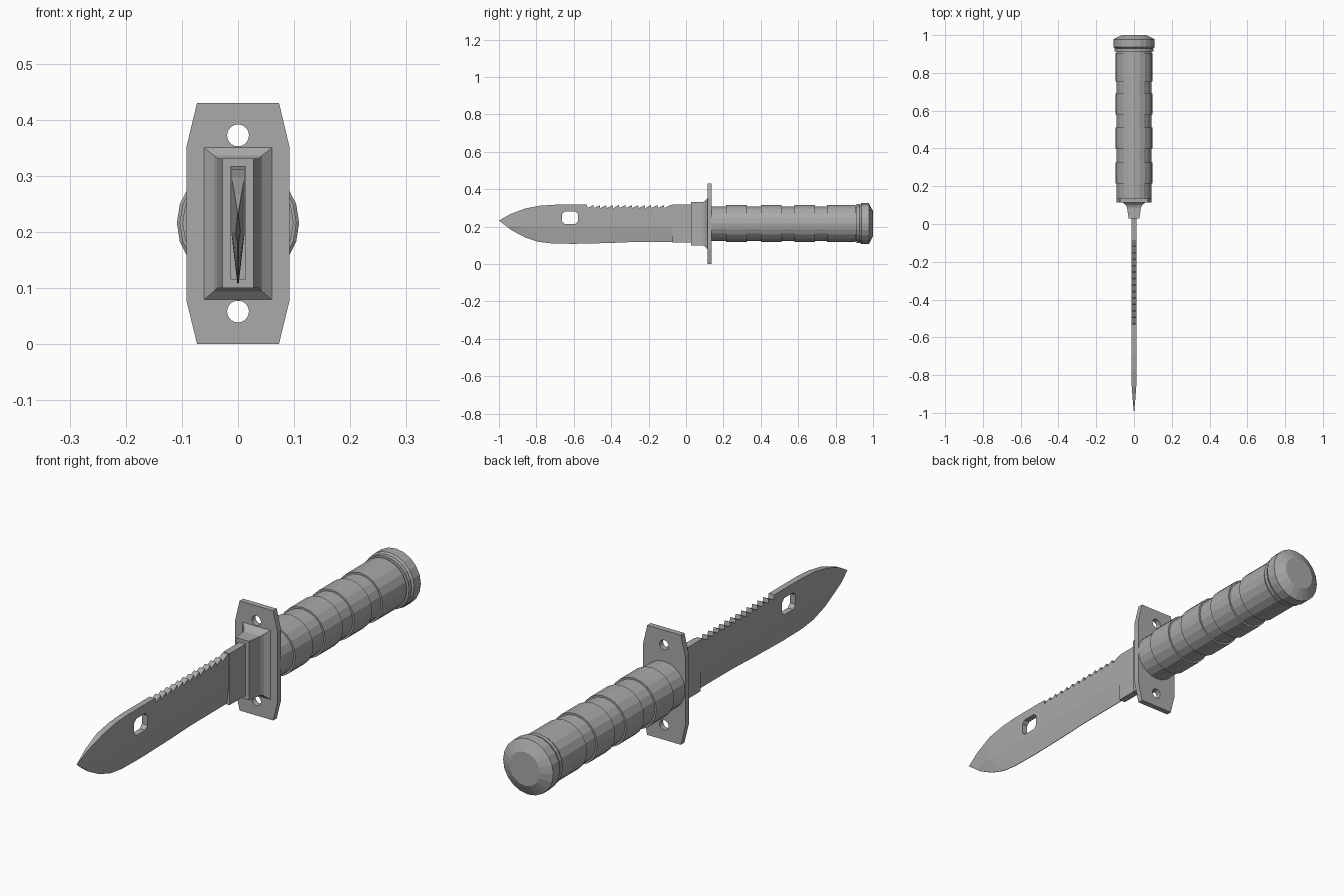
import bpy, bmesh, math
from mathutils import Vector

cube = bpy.data.objects.get("Cube")
if cube:
    bpy.data.objects.remove(cube, do_unlink=True)

AXIS_Z = 0.216

steel = bpy.data.materials.new("steel grey")
steel.use_nodes = True
GREY = (0.4, 0.4, 0.4, 1)
steel.diffuse_color = GREY
steel.node_tree.nodes["Principled BSDF"].inputs["Base Color"].default_value = GREY


def finish(name, bm):
    bmesh.ops.recalc_face_normals(bm, faces=bm.faces)
    mesh = bpy.data.meshes.new(name)
    bm.to_mesh(mesh)
    bm.free()
    mesh.materials.append(steel)
    obj = bpy.data.objects.new(name, mesh)
    bpy.context.collection.objects.link(obj)
    return obj


def loft(name, rings):
    """Skin a closed solid over successive rings of points."""
    bm = bmesh.new()
    loops = [[bm.verts.new(p) for p in ring] for ring in rings]
    n = len(loops[0])
    for a, b in zip(loops, loops[1:]):
        for i in range(n):
            j = (i + 1) % n
            bm.faces.new((a[i], a[j], b[j], b[i]))
    bm.faces.new(loops[0])
    bm.faces.new(loops[-1])
    return finish(name, bm)


def circle(y, r, sides=20, z=AXIS_Z):
    return [(r * math.cos(math.tau * i / sides), y, z + r * math.sin(math.tau * i / sides))
            for i in range(sides)]


def rect(y, hx, z0, z1):
    return [(-hx, y, z0), (hx, y, z0), (hx, y, z1), (-hx, y, z1)]


def cut(obj, cutter):
    cutter.hide_render = True
    mod = obj.modifiers.new("cut", 'BOOLEAN')
    mod.object = cutter
    mod.solver = 'EXACT'
    bpy.context.view_layer.objects.active = obj
    bpy.ops.object.modifier_apply(modifier="cut")
    bpy.data.objects.remove(cutter, do_unlink=True)


# Handle: raised bands separated by shallow grooves
WIDE, NARROW = 0.099, 0.092
profile = [(0.13, NARROW)]
for start, end in ((0.215, 0.325), (0.4, 0.51), (0.58, 0.69), (0.755, 0.905)):
    profile += [(start, NARROW), (start, WIDE), (end, WIDE), (end, NARROW)]
profile.append((0.92, NARROW))
loft("handle", [circle(y, r) for y, r in profile])

# Pommel: thin washer and chamfered cap
loft("pommel_washer", [circle(y, 0.104) for y in (0.912, 0.928)])
loft("pommel", [circle(y, r) for y, r in
     ((0.925, 0.095), (0.937, 0.109), (0.978, 0.109), (1.0, 0.066))])

# Guard: tapered plate with two round holes
half = [(0.073, 0), (0.092, 0.078), (0.092, 0.351), (0.073, 0.43)]
outline = half + [(-x, z) for x, z in reversed(half)]
guard = loft("guard", [[(x, y, z) for x, z in outline] for y in (0.114, 0.136)])
for z in (0.058, 0.372):
    cut(guard, loft("hole_cutter", [circle(y, 0.0195, 20, z) for y in (0.05, 0.2)]))

# Flared socket in front of the guard, and the collar around the blade
loft("socket", [rect(0.028, 0.028, 0.1, 0.331), rect(0.088, 0.037, 0.1, 0.331),
                rect(0.1, 0.043, 0.094, 0.336), rect(0.116, 0.063, 0.077, 0.352)])
loft("blade_collar", [rect(y, 0.0135, 0.115, 0.317) for y in (-0.072, 0.04)])

# Blade: clip outline with a saw back
T = 0.012
spine = [(-0.94, 0.267), (-0.86, 0.297), (-0.78, 0.312), (-0.7, 0.317), (-0.53, 0.317)]
teeth, first, last = 13, -0.53, -0.085
pitch = (last - first) / teeth
for i in range(teeth):
    y = first + i * pitch
    spine += [(y + 0.1 * pitch, 0.299), (y + pitch, 0.315)]
edge = [(0.0, 0.118), (-0.3, 0.117), (-0.42, 0.112), (-0.6, 0.108), (-0.72, 0.11),
        (-0.79, 0.119), (-0.86, 0.142), (-0.93, 0.179)]
side = [(-1.0, 0.232)] + spine + [(0.0, 0.315)] + edge
blade = loft("blade", [[(x, y, z) for y, z in side] for x in (-T, T)])

# Slot with clipped corners
cy, cz, hy, hz, c = -0.62, 0.248, 0.042, 0.033, 0.014
quarter = [(hy, hz - c), (hy - c, hz)]
slot = (quarter + [(-y, z) for y, z in reversed(quarter)]
        + [(-y, -z) for y, z in quarter] + [(y, -z) for y, z in reversed(quarter)])
cut(blade, loft("slot_cutter", [[(x, cy + y, cz + z) for y, z in slot] for x in (-0.1, 0.1)]))

# Grind the lower edge and the tip thin
bm = bmesh.new()
bm.from_mesh(blade.data)
for point, normal in (((0, 0, 0.2), (0, 0, 1)), ((0, -0.86, 0), (0, 1, 0))):
    bmesh.ops.bisect_plane(bm, geom=bm.verts[:] + bm.edges[:] + bm.faces[:],
                           plane_co=Vector(point), plane_no=Vector(normal))
bmesh.ops.triangulate(bm, faces=[f for f in bm.faces if len(f.verts) > 4])
for v in bm.verts:
    v.co.x *= max(0.04, min(1, (v.co.y + 1) / 0.12))
    if v.co.z < 0.195:
        v.co.x *= 0.1
bmesh.ops.recalc_face_normals(bm, faces=bm.faces)
bm.to_mesh(blade.data)
bm.free()
